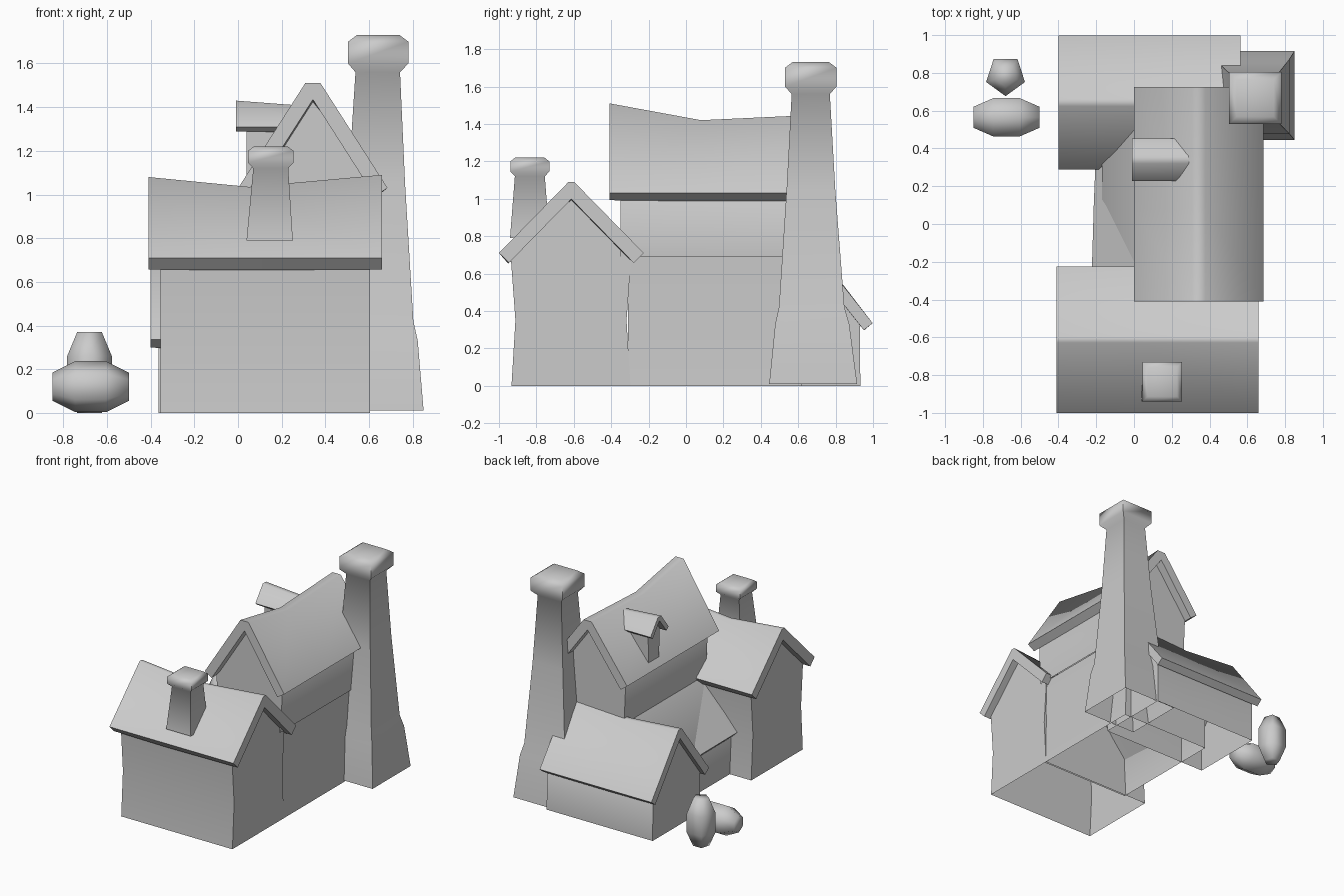
import bpy, bmesh, math
from mathutils import Vector

if "Cube" in bpy.data.objects:
    bpy.data.objects.remove(bpy.data.objects["Cube"])


def loft(name, rings, angle=60, open_bottom=False):
    """Skin equal-length rings of points and cap both ends."""
    bm = bmesh.new()
    rows = [[bm.verts.new(p) for p in ring] for ring in rings]
    n = len(rows[0])
    for a, b in zip(rows, rows[1:]):
        for i in range(n):
            j = (i + 1) % n
            bm.faces.new((a[i], a[j], b[j], b[i]))
    bm.faces.new(rows[0])
    bm.faces.new(rows[-1])
    bmesh.ops.recalc_face_normals(bm, faces=bm.faces)
    if open_bottom:
        floor = [f for f in bm.faces if f.normal.z < -0.95]
        bmesh.ops.delete(bm, geom=floor, context='FACES')
    mesh = bpy.data.meshes.new(name)
    bm.to_mesh(mesh)
    bm.free()
    ob = bpy.data.objects.new(name, mesh)
    bpy.context.collection.objects.link(ob)
    bpy.ops.object.select_all(action='DESELECT')
    bpy.context.view_layer.objects.active = ob
    ob.select_set(True)
    bpy.ops.object.shade_smooth_by_angle(angle=math.radians(angle))
    return ob


def place(axis, pos, across, z):
    return (pos, across, z) if axis == 'x' else (across, pos, z)


def roof(name, axis, centre, sections, half, eave, t, flat=0.035):
    """Gable roof slab; sections are (position, ridge height), t the slab thickness."""
    rings = []
    for pos, ridge in sections:
        d = Vector((half - flat, eave - ridge)).normalized()
        ix, iz = half + d.y * t, eave - d.x * t      # lower corner of the eave
        inner = iz - d.y / d.x * ix                   # underside of the ridge
        prof = [(half, eave), (flat, ridge), (-flat, ridge), (-half, eave),
                (-ix, iz), (0, inner), (ix, iz)]
        rings.append([place(axis, pos, centre + u, z) for u, z in prof])
    return loft(name, rings)


def walls(name, axis, centre, sections, profile):
    """Gabled walls; sections are (position, apex), profile is the half outline from the base up."""
    rings = []
    for pos, apex in sections:
        prof = profile + [(0, apex)] + [(-u, z) for u, z in reversed(profile)]
        rings.append([place(axis, pos, centre + u, z) for u, z in prof])
    return loft(name, rings, 50, True)


def stack(name, levels, open_bottom=False):
    """Square chimney; levels are (z, centre x, centre y, half width)."""
    corners = ((-1, -1), (1, -1), (1, 1), (-1, 1))
    return loft(name, [[(x + h * a, y + h * b, z) for a, b in corners]
                       for z, x, y, h in levels], 60, open_bottom)


# front house
roof("front_roof", 'x', -0.613, [(-0.41, 1.08), (0.05, 1.035), (0.66, 1.09)], 0.387, 0.71, 0.075, 0.015)
walls("front_walls", 'x', -0.615, [(-0.355, 0.99), (0.05, 0.95), (0.605, 1.0)],
      [(0.318, 0), (0.297, 0.35), (0.322, 0.69)])

# main house, upper storey
roof("main_roof", 'y', 0.343, [(-0.41, 1.51), (0.08, 1.42), (0.725, 1.45)], 0.342, 1.03, 0.07)
walls("main_upper_walls", 'y', 0.343, [(-0.35, 1.43), (0.08, 1.35), (0.66, 1.38)],
      [(0.27, 0.69), (0.285, 1.02)])

# main house, lower storey with side roof
lower = [(-0.17, 0), (0.605, 0), (0.59, 0.35), (0.60, 0.695), (0.08, 0.69), (-0.17, 0.37)]
loft("main_lower_walls", [[(x, y, z) for x, z in lower] for y in (-0.31, 0.62)], 40, True)
slab = [(-0.225, 0.335), (0.10, 0.71), (0.13, 0.67), (-0.185, 0.295)]
loft("side_roof", [[(x + s, y, z - s) for x, z in slab]
                   for y, s in ((-0.31, 0.0), (0.1, 0.012), (0.55, 0.03))])

# back house
roof("back_roof", 'x', 0.643, [(-0.40, 0.77), (0.05, 0.735), (0.565, 0.76)], 0.355, 0.335, 0.06, 0.02)
walls("back_walls", 'x', 0.640, [(-0.365, 0.70), (0.05, 0.67), (0.55, 0.69)],
      [(0.292, 0), (0.29, 0.36)])

# dormer
roof("dormer_roof", 'x', 0.34, [(-0.01, 1.43), (0.32, 1.405)], 0.112, 1.31, 0.035, 0.02)
walls("dormer_walls", 'x', 0.34, [(0.04, 1.38), (0.28, 1.37)], [(0.065, 1.03), (0.07, 1.32)])

# chimneys
stack("tall_chimney", [(0.01, 0.615, 0.68, 0.235), (0.33, 0.625, 0.675, 0.198),
                       (0.42, 0.628, 0.672, 0.175), (1.05, 0.635, 0.668, 0.13),
                       (1.56, 0.64, 0.667, 0.102), (1.60, 0.642, 0.667, 0.138),
                       (1.70, 0.642, 0.667, 0.138), (1.73, 0.642, 0.667, 0.098)], True)
stack("small_chimney", [(0.79, 0.145, -0.835, 0.106), (1.12, 0.15, -0.835, 0.08),
                        (1.145, 0.15, -0.835, 0.104), (1.20, 0.15, -0.835, 0.104),
                        (1.22, 0.15, -0.835, 0.078)])


# bushes: one barrel shape, upright and lying down
def bush(name, sides, centre, length, radius, lying):
    rings = []
    for t, r in ((-0.5, 0.55), (-0.2, 1), (0.2, 1), (0.5, 0.55)):
        ring = []
        for i in range(sides):
            a = math.tau * i / sides - math.pi / 2
            u, v, w = r * radius * math.cos(a), r * radius * math.sin(a), t * length
            ring.append(Vector(centre) + Vector((w, u, v) if lying else (u, v, w)))
        rings.append(ring)
    loft(name, rings, 80)


bush("upright_bush", 5, (-0.68, 0.785, 0.185), 0.37, 0.108, False)
bush("lying_bush", 6, (-0.675, 0.565, 0.12), 0.35, 0.117, True)
